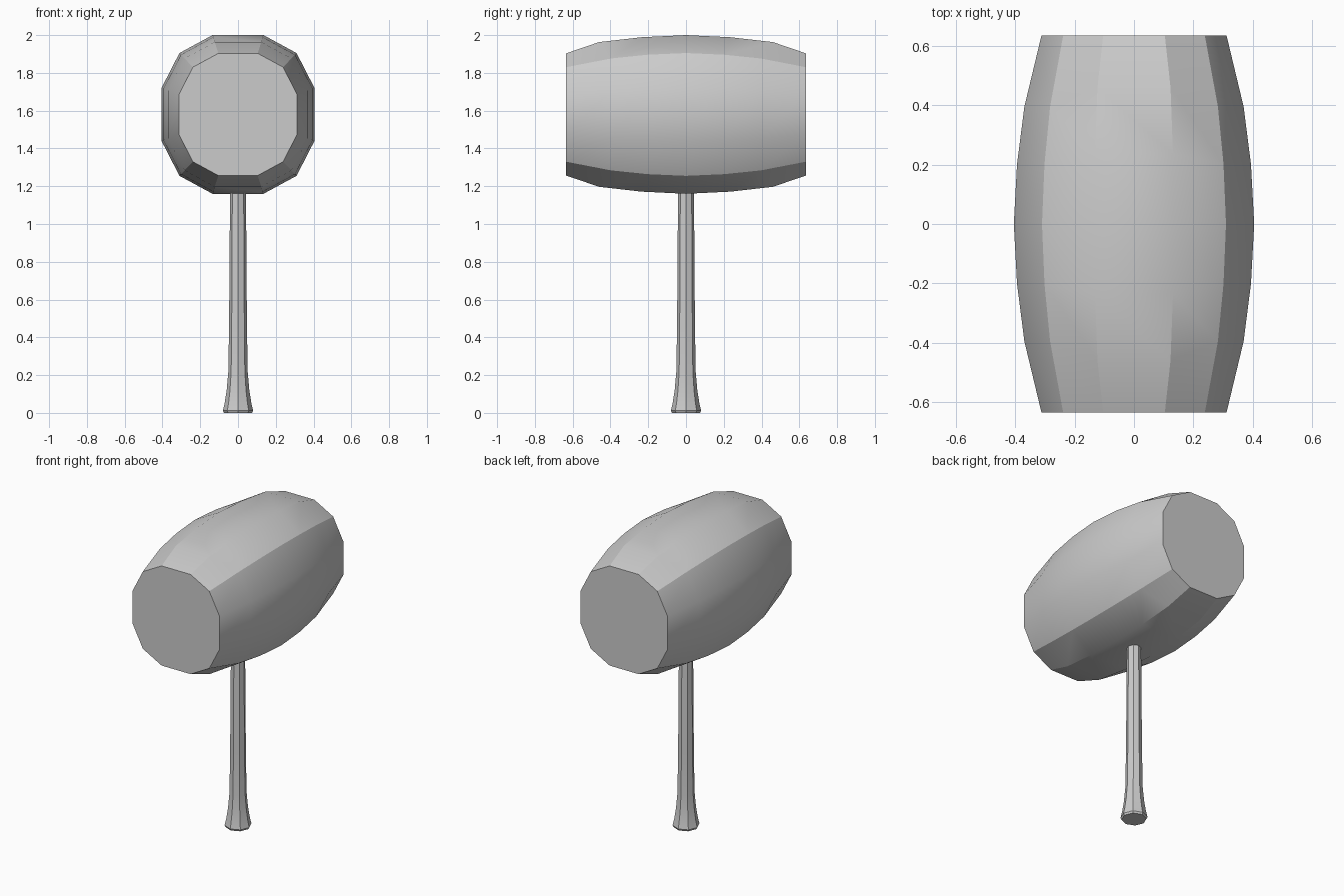
import bpy
from math import cos, sin, pi, radians

if "Cube" in bpy.data.objects:
    bpy.data.objects.remove(bpy.data.objects["Cube"])


def loft(name, rings, smooth_angle):
    """Skin a stack of equal-sized vertex rings and cap both ends."""
    n = len(rings[0])
    verts = [v for ring in rings for v in ring]
    faces = [list(reversed(range(n))), [len(verts) - n + i for i in range(n)]]
    for r in range(len(rings) - 1):
        for i in range(n):
            j = (i + 1) % n
            faces.append((r * n + i, r * n + j, (r + 1) * n + j, (r + 1) * n + i))
    mesh = bpy.data.meshes.new(name)
    mesh.from_pydata(verts, [], faces)
    ob = bpy.data.objects.new(name, mesh)
    bpy.context.collection.objects.link(ob)
    bpy.ops.object.select_all(action='DESELECT')
    bpy.context.view_layer.objects.active = ob
    ob.select_set(True)
    bpy.ops.object.mode_set(mode='EDIT')
    bpy.ops.mesh.select_all(action='SELECT')
    bpy.ops.mesh.normals_make_consistent(inside=False)
    bpy.ops.object.mode_set(mode='OBJECT')
    if smooth_angle:
        bpy.ops.object.shade_smooth_by_angle(angle=radians(smooth_angle))
    return ob


# Barrel-shaped head: twelve-sided section swept along y
quarter = [(0.405, 0.14), (0.31, 0.325), (0.135, 0.42)]
half = quarter + [(-x, z) for x, z in reversed(quarter)]
section = half + [(-x, -z) for x, z in half]
side = [(0.635, 0.77), (0.46, 0.912), (0.235, 0.973)]
stations = [(-y, s) for y, s in side] + [(0, 1)] + [(y, s) for y, s in reversed(side)]


def head_y(y, z):
    # side corners have their inner rings closer to the middle
    return y if abs(y) > 0.6 or abs(z) > 0.4 else y * 0.86


loft("mallet_head",
     [[(x * s, head_y(y, z), 1.58 + z * s) for x, z in section] for y, s in stations], 30)

# Eight-sided handle flaring at the foot
profile = [(0, 0.074), (0.012, 0.08), (0.05, 0.071), (0.12, 0.06),
           (0.22, 0.051), (0.5, 0.047), (1.2, 0.042)]
loft("handle",
     [[(r * cos(i * pi / 4), r * sin(i * pi / 4), z) for i in range(8)] for z, r in profile], 30)
